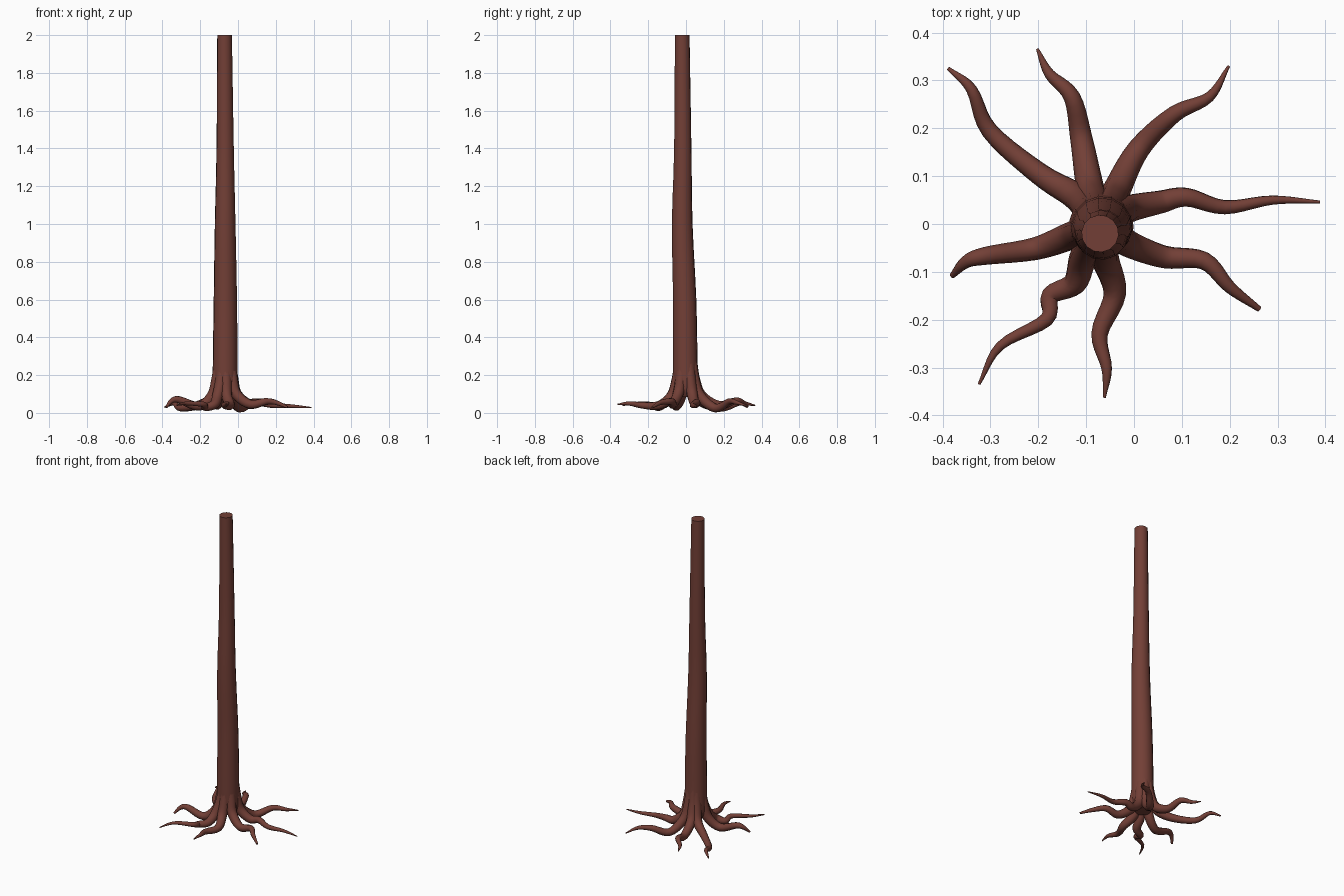
import bpy, bmesh, math
from mathutils import Vector

if "Cube" in bpy.data.objects:
    bpy.data.objects.remove(bpy.data.objects["Cube"])

bark = bpy.data.materials.new("bark")
bark.diffuse_color = (0.17, 0.05, 0.037, 1)
bark.use_nodes = True
bark.node_tree.nodes["Principled BSDF"].inputs["Base Color"].default_value = bark.diffuse_color


def spline(pts, steps):
    """Catmull-Rom through (x, y, z, radius) points."""
    p = [Vector(q) for q in pts]
    p = [p[0] * 2 - p[1]] + p + [p[-1] * 2 - p[-2]]
    out = []
    for i in range(1, len(p) - 2):
        a, b, c, d = p[i - 1:i + 3]
        for s in range(steps):
            t = s / steps
            out.append(0.5 * (b * 2 + (c - a) * t + (a * 2 - b * 5 + c * 4 - d) * t * t
                              + (b * 3 - a - c * 3 + d) * t ** 3))
    return out + [p[-2]]


def tube(name, pts, sides, steps):
    """Tapered tube swept along a smooth path, capped at both ends."""
    path = spline(pts, steps)
    pos = [q.to_3d() for q in path]
    bm = bmesh.new()
    rings, prev, normal = [], None, None
    for i, q in enumerate(path):
        tan = (pos[min(i + 1, len(pos) - 1)] - pos[max(i - 1, 0)]).normalized()
        if normal is None:
            normal = tan.orthogonal().normalized()
        else:
            normal = prev.rotation_difference(tan) @ normal
        prev = tan
        side = tan.cross(normal)
        r = max(q[3], 0.002)
        rings.append([bm.verts.new(pos[i] + r * (normal * math.cos(a) + side * math.sin(a)))
                      for a in (2 * math.pi * k / sides for k in range(sides))])
    for a, b in zip(rings, rings[1:]):
        for k in range(sides):
            n = (k + 1) % sides
            bm.faces.new((a[k], a[n], b[n], b[k]))
    bm.faces.new(rings[0][::-1])
    bm.faces.new(rings[-1])
    bmesh.ops.recalc_face_normals(bm, faces=bm.faces)
    mesh = bpy.data.meshes.new(name)
    bm.to_mesh(mesh)
    bm.free()
    mesh.materials.append(bark)
    ob = bpy.data.objects.new(name, mesh)
    bpy.context.collection.objects.link(ob)
    bpy.ops.object.select_all(action='DESELECT')
    ob.select_set(True)
    bpy.context.view_layer.objects.active = ob
    bpy.ops.object.shade_smooth_by_angle(angle=math.radians(50))
    return ob


# Trunk, slightly bowed and tapering upward
tube("trunk", [
    (-0.068, 0, 0.085, 0.045), (-0.068, 0, 0.13, 0.066), (-0.068, -0.004, 0.25, 0.066),
    (-0.067, -0.007, 0.6, 0.062), (-0.068, -0.02, 1.0, 0.055),
    (-0.068, -0.017, 1.4, 0.046), (-0.071, -0.02, 2.0, 0.039)], 14, 3)

# Roots: x, y, z from the trunk base out to the tip, then tip radius
roots = {
    "east": ([(-.008, .033, .10), (.055, .046, .05), (.11, .056, .055), (.19, .035, .04),
              (.29, .05, .035), (.389, .046, .028)], .003),
    "north_east": ([(-.035, .073, .09), (.01, .157, .025), (.085, .23, .06),
                    (.158, .266, .055), (.198, .33, .035)], .003),
    "north": ([(-.093, .082, .09), (-.11, .178, .04), (-.13, .266, .065),
               (-.177, .314, .05), (-.202, .366, .04)], .003),
    "north_west": ([(-.124, .06, .09), (-.198, .105, .045), (-.302, .195, .025),
                    (-.34, .282, .05), (-.388, .325, .03)], .004),
    "west": ([(-.137, -.027, .09), (-.208, -.052, .035), (-.313, -.067, .07),
              (-.352, -.08, .063), (-.38, -.108, .03)], .006),
    "south_west": ([(-.108, -.075, .09), (-.125, -.125, .045), (-.175, -.15, .03),
                    (-.183, -.2, .045), (-.28, -.255, .05), (-.324, -.335, .04)], .003),
    "south": ([(-.06, -.075, .09), (-.04, -.146, .04), (-.072, -.23, .04),
               (-.057, -.303, .05), (-.062, -.363, .045)], .003),
    "south_east": ([(-.01, -.042, .10), (.064, -.069, .045), (.147, -.077, .06),
                    (.2, -.132, .055), (.262, -.178, .03)], .006),
}
centre = Vector((-0.068, 0, 0))
for name, (pts, tip) in roots.items():
    # Buttress: each root leaves the trunk high up and sweeps down and outward
    out = Vector((pts[0][0], pts[0][1], 0)) - centre
    out.normalize()
    path = [(*(centre + out * 0.03 + Vector((0, 0, 0.30))), 0.028),
            (*(centre + out * 0.046 + Vector((0, 0, 0.18))), 0.030)]
    last = len(pts) - 1
    for i, p in enumerate(pts):
        path.append((*p, tip + (0.029 - tip) * (1 - i / last) ** 0.85))
    tube("root_" + name, path, 10, 5)
